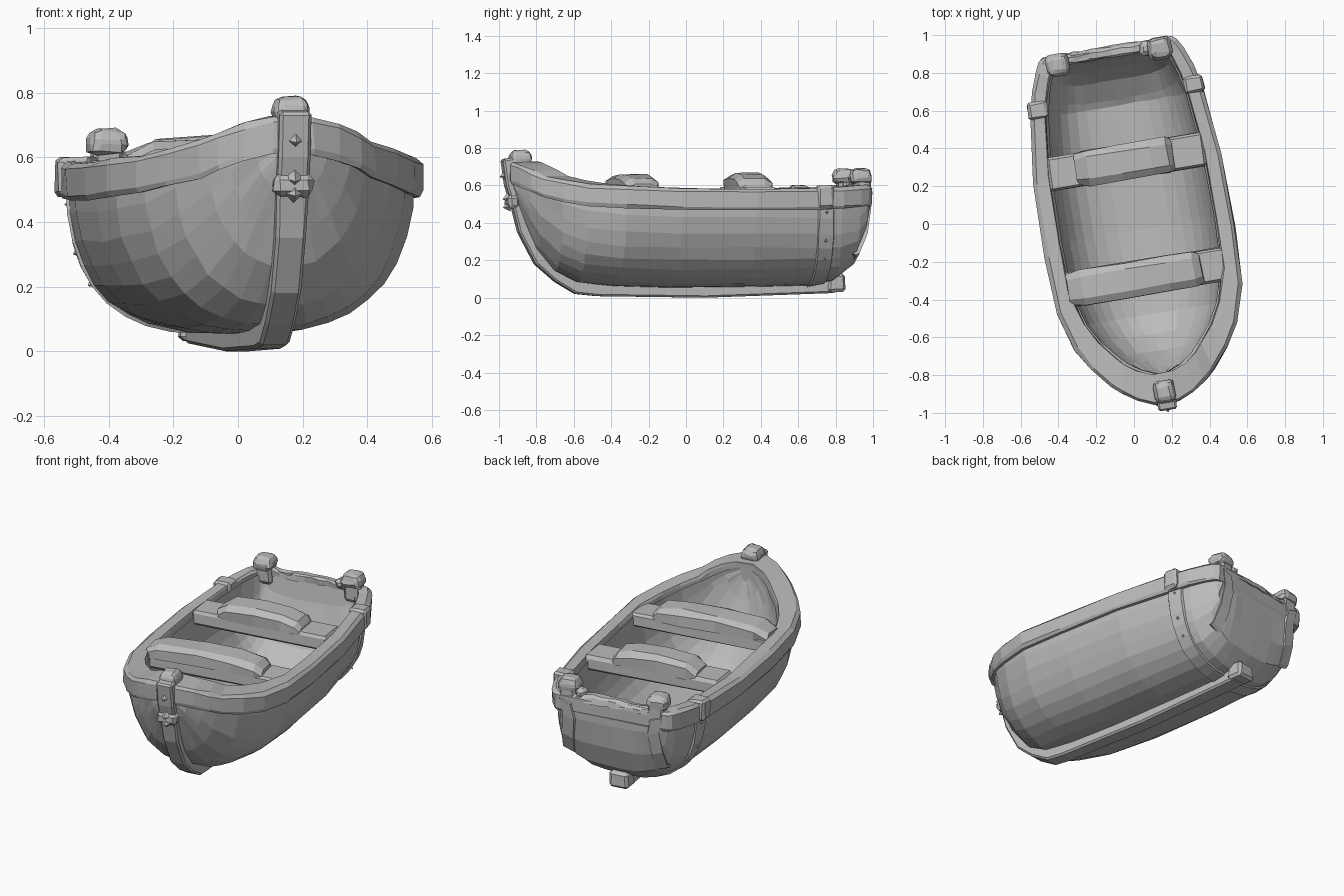
import bpy, bmesh, math, random
from mathutils import Vector

random.seed(4)
if "Cube" in bpy.data.objects:
    bpy.data.objects.remove(bpy.data.objects["Cube"])

GREY = (0.5, 0.5, 0.5, 1)
mat = bpy.data.materials.new("weathered_grey")
mat.use_nodes = True
mat.diffuse_color = GREY
mat.node_tree.nodes["Principled BSDF"].inputs["Base Color"].default_value = GREY


def finish(name, bm, jitter=0.0, flip=False):
    """Turn a bmesh into an object, set at the boat's heading."""
    for v in bm.verts:
        v.co += Vector([random.uniform(-jitter, jitter) for _ in range(3)])
    bmesh.ops.recalc_face_normals(bm, faces=bm.faces)
    if flip:
        bmesh.ops.reverse_faces(bm, faces=bm.faces)
    mesh = bpy.data.meshes.new(name)
    bm.to_mesh(mesh)
    bm.free()
    mesh.materials.append(mat)
    ob = bpy.data.objects.new(name, mesh)
    bpy.context.scene.collection.objects.link(ob)
    ob.rotation_euler.z = math.radians(9.5)
    ob.location.x = 0.015
    return ob


def loft(name, rings, cyclic=True, loop=False, caps=True, jitter=0.0, flip=False, bevel=0):
    """Skin a row of equal rings."""
    bm = bmesh.new()
    rows = [[bm.verts.new(p) for p in ring] for ring in rings]
    n = len(rows[0])
    pairs = list(zip(rows, rows[1:])) + ([(rows[-1], rows[0])] if loop else [])
    for a, b in pairs:
        for i in range(n if cyclic else n - 1):
            j = (i + 1) % n
            bm.faces.new((a[i], a[j], b[j], b[i]))
    if caps and not loop:
        bm.faces.new(rows[0])
        bm.faces.new(rows[-1])
    ob = finish(name, bm, jitter, flip)
    if bevel:
        mod = ob.modifiers.new("worn_edges", "BEVEL")
        mod.width = bevel
        mod.segments = 1


def box(name, centre, size, bevel=0.015, top=1.0, jitter=0.0, segments=1):
    """Chamfered block, optionally tapered towards the top."""
    bm = bmesh.new()
    bmesh.ops.create_cube(bm, size=1)
    for v in bm.verts:
        k = top if v.co.z > 0 else 1
        v.co = Vector((v.co.x * size[0] * k, v.co.y * size[1] * k, v.co.z * size[2]))
    bmesh.ops.bevel(bm, geom=bm.edges[:], offset=bevel, segments=segments, profile=0.5,
                    affect="EDGES")
    bmesh.ops.translate(bm, verts=bm.verts, vec=centre)
    finish(name, bm, jitter)


def stud(name, centre, direction, r):
    """Four-sided nail head."""
    bm = bmesh.new()
    bmesh.ops.create_cone(bm, cap_ends=True, segments=4, radius1=r, radius2=0, depth=r * 1.2)
    rot = Vector((0, 0, 1)).rotation_difference(Vector(direction)).to_matrix()
    bmesh.ops.rotate(bm, verts=bm.verts, matrix=rot)
    bmesh.ops.translate(bm, verts=bm.verts, vec=centre)
    finish(name, bm)


def lerp_table(table, y):
    for a, b in zip(table, table[1:]):
        if y <= b[0]:
            t = max(0, (y - a[0]) / (b[0] - a[0]))
            return [p + (q - p) * t for p, q in zip(a, b)][1:]
    return table[-1][1:]


# Hull stations: position, half beam, bottom height, squareness
STATIONS = [(-.955, .035, .6, 2), (-.92, .125, .49, 2), (-.87, .2, .37, 2),
            (-.82, .25, .26, 2.1), (-.72, .34, .14, 2.2), (-.6, .41, .08, 2.4),
            (-.4, .47, .06, 2.5), (-.1, .482, .05, 2.5), (.3, .477, .055, 2.5),
            (.65, .437, .065, 2.6), (.78, .408, .09, 2.9), (.88, .368, .17, 3.3),
            (.925, .342, .3, 3.8), (.945, .32, .45, 4)]
SHEER = [(-.98, .74), (-.9, .695), (-.83, .655), (-.74, .632), (-.6, .607), (-.3, .59),
         (.2, .58), (.7, .588), (.97, .605)]


def sheer(y):
    return lerp_table(SHEER, y)[0]


def hull_point(y, th, grow=0.0):
    w, zb, n = lerp_table(STATIONS, y)
    zt = sheer(y) - .03
    c, s = math.cos(th), math.sin(th)
    x = math.copysign(abs(c) ** (2 / n), c) * (w + grow)
    return Vector((x, y, zt - (zt - zb + grow) * max(s, 0) ** (2 / n)))


def section(y, grow=0.0, count=18):
    return [hull_point(y, math.pi * i / count, grow) for i in range(count + 1)]


def inner_y(y):
    """Position along the boat, drawn in from bow and stern."""
    return y * .895 + .055


def lined(p):
    """Move a hull point to the inner lining, sloping the stern wall."""
    depth = sheer(p.y) - .03 - p.z
    slope = .18 * depth if p.y > .7 else 0
    return Vector((p.x * .85, inner_y(p.y) - slope, p.z + depth * .12))


# Hull skin and lining
outer = [section(s[0]) for s in STATIONS]
loft("hull_shell", outer, cyclic=False, jitter=.004)
loft("hull_lining", [[lined(p) for p in r] for r in outer], cyclic=False, jitter=.003, flip=True)

# Gunwale running all round the top
outline = [(s[1] + .027, s[0]) for s in STATIONS]
outline += [(-x, y) for x, y in reversed(outline)]
rim = []
for x, y in outline:
    z = sheer(y)
    ix, iy = x * .82, inner_y(y)
    rim.append([(x * .98, y, z - .115), (x, y * 1.005, z - .1), (x, y * 1.005, z - .018),
                (x * .96, y * .99, z), (ix * 1.02, iy, z), (ix, iy, z - .015), (ix, iy, z - .11)])
loft("gunwale", rim, loop=True, jitter=.004)

# Stem and keel as one bent timber: position, height, half width
TIMBER = [(-1.0, .74, .05), (-.98, .6, .05), (-.94, .47, .05), (-.91, .35, .047),
          (-.82, .18, .047), (-.71, .085, .047), (-.6, .02, .047), (-.48, .008, .047),
          (.1, .0, .047), (.8, .025, .05)]
rings = []
for i, (y, z, w) in enumerate(TIMBER):
    a, b = TIMBER[max(i - 1, 0)], TIMBER[min(i + 1, len(TIMBER) - 1)]
    d = Vector((0, b[0] - a[0], b[1] - a[1])).normalized()
    inward = Vector((0, -d.z, d.y)) * .08
    p = Vector((0, y, z))
    rings.append([p + Vector((-w, 0, 0)), p + Vector((w, 0, 0)),
                  p + inward + Vector((w, 0, 0)), p + inward + Vector((-w, 0, 0))])
loft("stem_and_keel", rings, bevel=.01)
box("keel_end_block", (0, .81, .08), (.13, .1, .1), .015, .85, .004)

# Bow post with cap, bracket and nail heads
box("bow_post", (0, -.93, .69), (.1, .11, .1))
box("bow_cap", (0, -.9, .75), (.12, .125, .075), .028, .85, .004, 2)
box("bow_bracket", (0, -.94, .515), (.125, .07, .075), .02, 1, .004)
for z, y in ((.65, -.993), (.53, -.977), (.485, -.975)):
    stud("bow_nail", (0, y, z), (0, -1, -.25), .03)

# Stern corner posts and caps, ribs and gunwale straps
for side, label in ((1, "left"), (-1, "right")):
    box(label + "_stern_post", (side * .275, .91, .58), (.1, .085, .12), .015, .95, .004)
    box(label + "_stern_cap", (side * .275, .9, .65), (.13, .125, .08), .03, .85, .005, 2)
    th = math.pi / 2 - side * .72
    across = Vector((.035, 0, side * .012))
    out = Vector((side * .004, .008, -.004))
    path = [hull_point(y, th) for y in (.86, .88, .91, .925, .94, .945)]
    path.append(Vector((side * .28, .95, .56)))
    loft(label + "_transom_rib", [[p - across - out, p + across - out,
                                   p + across + out, p - across + out] for p in path])
    box(label + "_gunwale_strap", (side * .42, .68, .54), (.105, .095, .125), .015, 1, .004)
    for t in (.12, .42, .68):
        q = hull_point(.69, math.pi / 2 - side * (math.pi / 2 - t), .01)
        stud(label + "_strap_nail", q, (side, 0, -t), .016)
box("stern_lump", (.2, .91, .61), (.07, .08, .06), .02, .85, .005)

# Strap wrapped under the quarter
loft("hull_strap", [section(.645), section(.65, .01), section(.73, .01), section(.735)],
     cyclic=False, caps=False, jitter=.002)

# Lumpy worn wood along the stern rail
rail = []
for i in range(10):
    x, z = -.23 + i * .05, random.uniform(.603, .62)
    rail.append([(x, .893, .57), (x, .893, z - .012), (x, .903, z), (x, .93, z),
                 (x, .948, z - .015), (x, .952, .57)])
loft("stern_rail", rail, jitter=.005)


# Benches: a low cross board with a bowed plank resting on it
def bench(name, y, length, path):
    box(name + "_board", (0, y, .545), (length, .18, .085), .014, 1, .004)
    rings = []
    for i, (x, z) in enumerate(path):
        w = .08 if i in (0, len(path) - 1) else .094
        rings.append([(x, y - w, .57), (x, y - w, z - .025), (x, y - w * .6, z),
                      (x, y + w * .6, z), (x, y + w, z - .025), (x, y + w, .57)])
    loft(name + "_plank", rings, jitter=.005)


bench("front_bench", -.285, .88,
      [(-.42, .61), (-.34, .645), (-.1, .663), (.12, .658), (.26, .64), (.3, .605)])
bench("rear_bench", .335, .84,
      [(-.27, .615), (-.21, .655), (-.03, .668), (.13, .658), (.22, .64), (.25, .605)])
